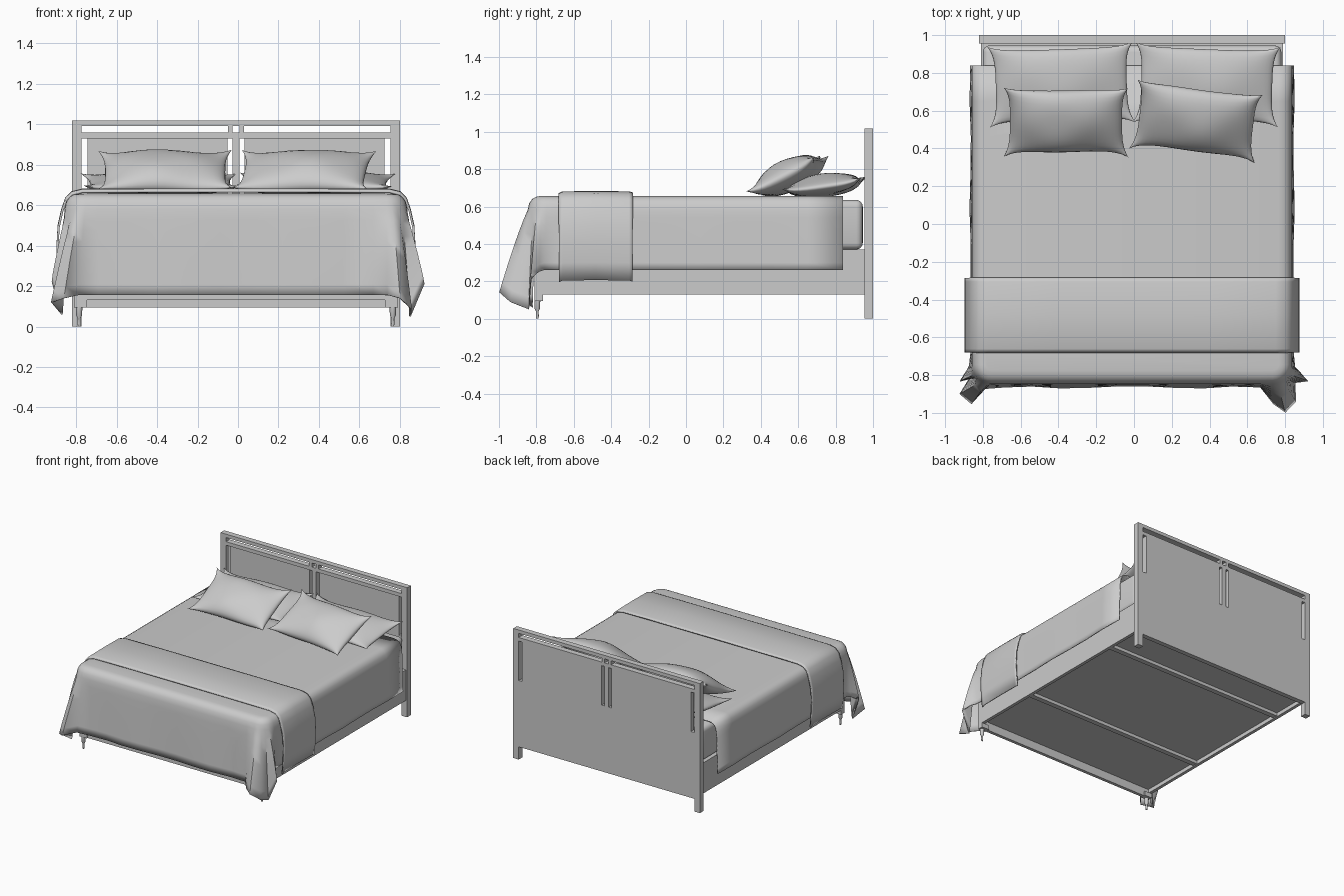
import bpy, bmesh, math, random
from mathutils import Vector

if "Cube" in bpy.data.objects:
    bpy.data.objects.remove(bpy.data.objects["Cube"])

random.seed(4)
CX = -0.01  # centre line of the bed frame


def finish(bm, name, angle=None, loc=(0, 0, 0), rot=(0, 0, 0), thick=0):
    bmesh.ops.recalc_face_normals(bm, faces=bm.faces)
    me = bpy.data.meshes.new(name)
    bm.to_mesh(me)
    bm.free()
    ob = bpy.data.objects.new(name, me)
    bpy.context.collection.objects.link(ob)
    ob.location, ob.rotation_euler = loc, rot
    if thick:
        m = ob.modifiers.new("Thickness", 'SOLIDIFY')
        m.thickness, m.offset = thick, 0
    if angle:
        bpy.ops.object.select_all(action='DESELECT')
        ob.select_set(True)
        bpy.context.view_layer.objects.active = ob
        bpy.ops.object.shade_smooth_by_angle(angle=math.radians(angle))
    return ob


def boxes(name, spans, bevel=0, mirror=False):
    """One object from (x0,x1,y0,y1,z0,z1) spans, x relative to the bed centre."""
    bm = bmesh.new()
    if mirror:
        spans = spans + [(-b, -a, *r) for a, b, *r in spans]
    for x0, x1, y0, y1, z0, z1 in spans:
        vs = bmesh.ops.create_cube(bm, size=1)['verts']
        for v in vs:
            v.co = ((x0 + x1) / 2 + v.co.x * (x1 - x0), (y0 + y1) / 2 + v.co.y * (y1 - y0),
                    (z0 + z1) / 2 + v.co.z * (z1 - z0))
    if bevel:
        bmesh.ops.bevel(bm, geom=bm.edges[:], offset=bevel, segments=4, profile=0.5, affect='EDGES')
    return finish(bm, name, 40 if bevel else None, (CX, 0, 0))


def skin(bm, rows):
    """Quads between consecutive rows of points."""
    vs = [[bm.verts.new(p) for p in r] for r in rows]
    for a, b in zip(vs, vs[1:]):
        for i in range(len(a) - 1):
            bm.faces.new((a[i], a[i + 1], b[i + 1], b[i]))
    return vs


# Headboard: posts, rails and panels leave the narrow slots open
F, B = 0.955, 1.0
boxes("headboard_posts", [(0.763, 0.81, F, B, 0, 1.017)], mirror=True)
boxes("headboard_rails", [(-0.763, 0.763, F, B, 0.99, 1.017), (-0.763, 0.763, F, B, 0.93, 0.958)])
boxes("headboard_top_bars", [(0.017, 0.04, F, B, 0.958, 0.99)], mirror=True)
boxes("headboard_upper_panels", [(0.042, 0.733, F + 0.008, B, 0.62, 0.93)], mirror=True)
boxes("headboard_centre_stile", [(-0.018, 0.018, F, B, 0.62, 0.93)])
boxes("headboard_lower_panel", [(-0.763, 0.763, F + 0.008, B, 0.10, 0.62)])

# Bed base: side boards, foot board, platform and cross beams
boxes("side_boards", [(0.775, 0.80, -0.80, F, 0.13, 0.37)], mirror=True)
boxes("foot_board", [(-0.80, 0.80, -0.81, -0.775, 0.13, 0.37), (-0.74, 0.74, -0.80, -0.775, 0.095, 0.13)])
boxes("platform", [(-0.775, 0.775, -0.775, F, 0.16, 0.37)])
boxes("cross_beams", [(-0.775, 0.775, y - 0.02, y + 0.02, 0.135, 0.16) for y in (0.65, -0.25)])

# Front feet: square block with a turned tapered leg
boxes("foot_blocks", [(0.735, 0.80, -0.81, -0.765, 0.095, 0.13)], mirror=True)
for side, sx in (("left", -1), ("right", 1)):
    bm = bmesh.new()
    prof = [(0.006, 0), (0.008, 0.015), (0.007, 0.04), (0.015, 0.055), (0.016, 0.1)]
    vs = skin(bm, [[(r * math.cos(k * math.tau / 12), r * math.sin(k * math.tau / 12), z)
                    for k in range(13)] for r, z in prof])
    bmesh.ops.remove_doubles(bm, verts=bm.verts[:], dist=1e-5)
    bmesh.ops.holes_fill(bm, edges=bm.edges[:])
    finish(bm, "front_foot_" + side, 35, (CX + sx * 0.775, -0.795, 0))

# Mattress
boxes("mattress", [(-0.79, 0.79, -0.78, 0.945, 0.37, 0.635)], bevel=0.035)


# Duvet: flat top, rounded edge, hanging skirt with flared corner folds
right_fold = [(0.86, -0.76, 0.26), (0.89, -0.79, 0.25), (0.93, -0.83, 0.21), (0.86, -0.84, 0.05),
              (0.865, -0.94, 0.09), (0.81, -0.995, 0.14), (0.75, -0.95, 0.155)]
left_fold = [(0.86, -0.75, 0.26), (0.875, -0.78, 0.25), (0.91, -0.83, 0.22), (0.86, -0.82, 0.06),
             (0.91, -0.90, 0.12), (0.85, -0.95, 0.14), (0.78, -0.87, 0.155)]


def half_edge(fold, sx):
    """(inner point, outward normal, hem point) from the back corner to the front middle."""
    out = []
    for i in range(9):
        y = 0.84 - i * 0.19
        out.append(((0.775, y), (1, 0), (0.853 + 0.004 * math.sin(i * 2), y, 0.26)))
    for k, hem in enumerate(fold):
        a = math.radians(15 * k)
        n = (math.cos(a), -math.sin(a))
        out.append(((0.745 + 0.03 * n[0], -0.745 + 0.03 * n[1]), n, hem))
    for i in range(5):
        x = 0.68 - i * 0.15
        out.append(((x, -0.775), (0, -1), (x, -0.862 + 0.006 * math.sin(i * 2), 0.155)))
    return [((p[0] * sx, p[1]), (n[0] * sx, n[1]), (h[0] * sx, h[1], h[2])) for p, n, h in out]


edge = half_edge(left_fold, -1) + half_edge(right_fold, 1)[::-1]
rows = [[(p[0] + n[0] * o, p[1] + n[1] * o, z) for p, n, h in edge]
        for o, z in ((0, 0.652), (0.025, 0.648), (0.045, 0.637), (0.06, 0.615), (0.068, 0.58))]
for k in range(1, 9):
    t = k / 8
    rows.append([tuple(Vector((p[0] + n[0] * 0.068, p[1] + n[1] * 0.068)).lerp(Vector(h[:2]), t ** 0.85))
                 + (0.58 + (h[2] - 0.58) * t,) for p, n, h in edge])
bm = bmesh.new()
vs = skin(bm, rows)
bm.faces.new(vs[0])
finish(bm, "duvet", 60, (CX, 0, 0), thick=0.008)

# Throw laid across the foot of the bed
half = [(0.868, 0.205), (0.878, 0.3), (0.882, 0.4), (0.876, 0.5), (0.858, 0.58), (0.838, 0.635),
        (0.81, 0.662), (0.76, 0.674), (0.4, 0.676)]
section = [(-x, z) for x, z in half] + [(x, z) for x, z in half[::-1]]
bm = bmesh.new()
skin(bm, [[(x, y, z - dz) for x, z in section] for y, dz in
          ((-0.68, 0.01), (-0.66, 0.0), (-0.48, -0.002), (-0.305, 0.0), (-0.285, 0.006))])
finish(bm, "throw", 50, (CX, 0, 0), thick=0.01)


# Pillows: lens shapes with pinched edges and pointed corners
def pillow(name, loc, w, d, h, rot):
    bm = bmesh.new()
    n, m = 24, 16
    ph = random.uniform(0, 6)
    for s in (1, -1):
        rows = []
        for j in range(m + 1):
            v = math.sin((2 * j / m - 1) * math.pi / 2)
            row = []
            for i in range(n + 1):
                u = math.sin((2 * i / n - 1) * math.pi / 2)
                z = h * (max(0, (1 - u * u) * (1 - v * v))) ** 0.5
                z *= 1 + 0.06 * math.sin(5 * u + ph) * math.cos(3 * v + ph)
                row.append((w * u * (1 - 0.10 * (1 - v ** 4)), d * v * (1 - 0.13 * (1 - u ** 6)),
                            s * z + 0.02 * (u * v) ** 4 + 0.006 * math.sin(4 * u + ph)))
            rows.append(row)
        skin(bm, rows)
    bmesh.ops.remove_doubles(bm, verts=bm.verts[:], dist=1e-4)
    finish(bm, name, 60, loc, [math.radians(a) for a in rot])


pillow("back_pillow_left", (-0.385, 0.74, 0.71), 0.385, 0.215, 0.06, (8, 0, 2))
pillow("back_pillow_right", (0.385, 0.74, 0.71), 0.385, 0.215, 0.06, (8, 0, -2))
pillow("front_pillow_left", (-0.36, 0.545, 0.762), 0.33, 0.205, 0.082, (27, 0, 0))
pillow("front_pillow_right", (0.33, 0.55, 0.762), 0.335, 0.205, 0.082, (27, 0, -7))
